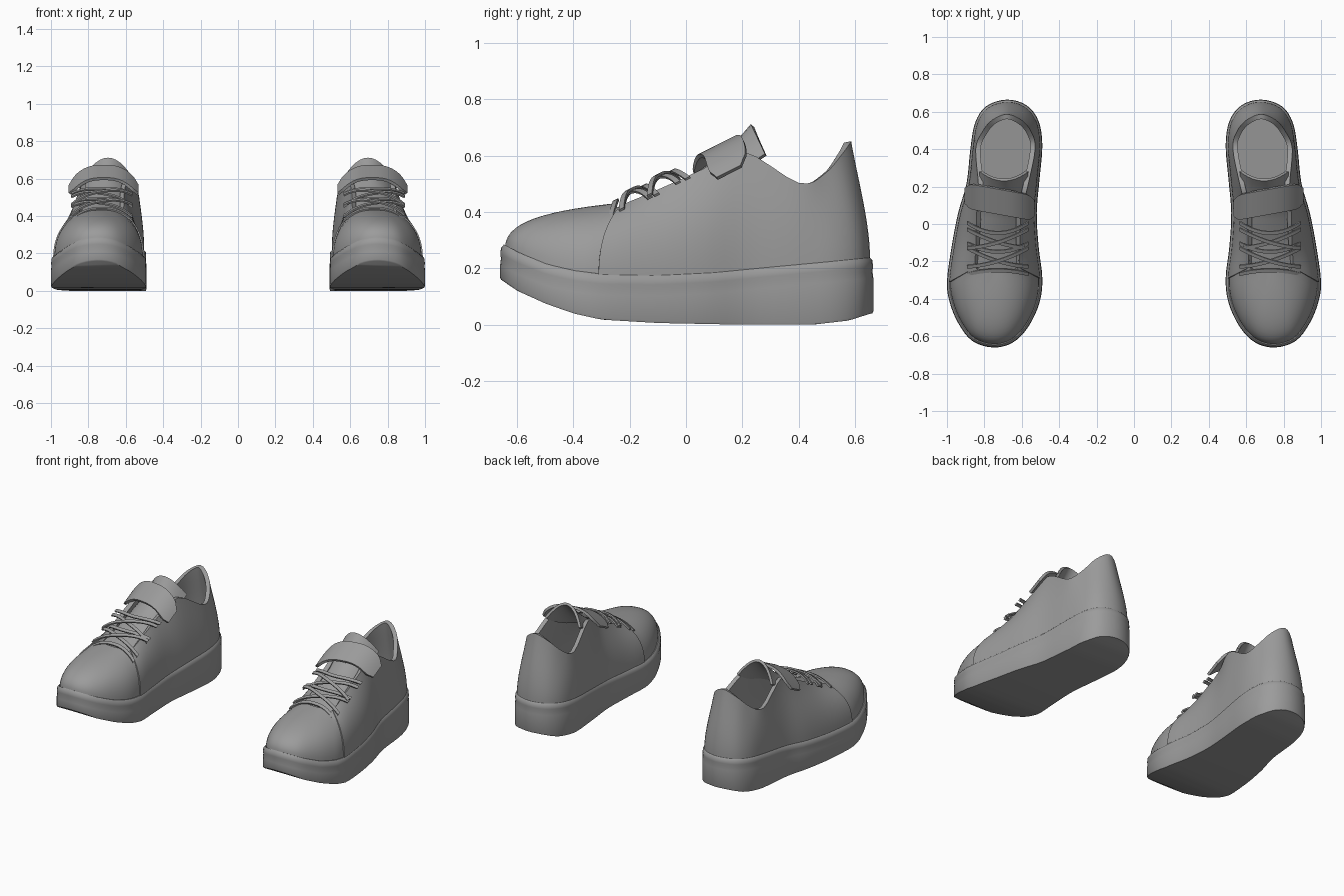
import bpy
import math
from mathutils import Vector

if "Cube" in bpy.data.objects:
    bpy.data.objects.remove(bpy.data.objects["Cube"])

GREY = bpy.data.materials.new("grey")
GREY.diffuse_color = (0.33, 0.33, 0.33, 1)
GREY.use_nodes = True
GREY.node_tree.nodes["Principled BSDF"].inputs["Base Color"].default_value = GREY.diffuse_color

# Outline of the sole and matching edge of the opening, from toe round the outer side
SOLE = [(.755, -.66), (.865, -.625), (.94, -.53), (.985, -.42), (1.0, -.31), (.975, -.12),
        (.94, .06), (.895, .22), (.875, .40), (.85, .54), (.79, .63), (.68, .665),
        (.575, .635), (.51, .55), (.49, .42), (.505, .24), (.52, .06), (.51, -.12),
        (.49, -.29), (.505, -.42), (.565, -.55), (.65, -.635)]
RIM = [(.73, -.26, .43), (.75, -.26, .43), (.775, -.258, .43), (.81, -.25, .425),
       (.845, -.23, .42), (.84, -.1, .475), (.835, .06, .55), (.825, .20, .615),
       (.84, .40, .503), (.805, .49, .535), (.755, .55, .605), (.68, .58, .65),
       (.605, .55, .605), (.555, .49, .535), (.535, .40, .503), (.575, .20, .615),
       (.61, .06, .55), (.615, -.1, .475), (.62, -.23, .42), (.655, -.25, .425),
       (.69, -.258, .43), (.715, -.26, .43)]
TOP_Z = [(-.66, .285), (-.6, .255), (-.5, .215), (-.4, .192), (-.3, .18), (-.1, .177),
         (.1, .187), (.3, .207), (.66, .24)]
BOTTOM_Z = [(-.66, .16), (-.6, .12), (-.5, .075), (-.4, .04), (-.3, .018), (-.1, .006),
            (.2, 0), (.45, 0), (.58, .015), (.66, .04)]
STEP = 4


def interp(table, y):
    y = min(max(y, table[0][0]), table[-1][0])
    for (a, za), (b, zb) in zip(table, table[1:]):
        if y <= b:
            return za + (zb - za) * (y - a) / (b - a)


def closed_spline(points):
    p = [Vector(q) for q in points]
    n, out = len(p), []
    for i in range(n):
        a, b, c, d = (p[(i + k) % n] for k in (-1, 0, 1, 2))
        for s in range(STEP):
            t = s / STEP
            out.append(.5 * (2 * b + (c - a) * t + (2 * a - 5 * b + 4 * c - d) * t * t
                             + (3 * b - a - 3 * c + d) * t ** 3))
    return out


OUTLINE = closed_spline([(x, y, 0) for x, y in SOLE])
OPENING = closed_spline(RIM)
N = len(OUTLINE)


def inset(i, d):
    """Outline point moved inwards."""
    tangent = (OUTLINE[(i + 1) % N] - OUTLINE[i - 1]).normalized()
    return OUTLINE[i] + Vector((-tangent.y, tangent.x, 0)) * d


def finish(name, verts, faces, thickness=0, offset=-1):
    """Make a part, thicken it, mirror it to the other shoe and smooth it."""
    mesh = bpy.data.meshes.new(name)
    mesh.from_pydata([tuple(v) for v in verts], [], faces)
    mesh.materials.append(GREY)
    ob = bpy.data.objects.new(name, mesh)
    bpy.context.collection.objects.link(ob)
    if thickness:
        mod = ob.modifiers.new("thickness", 'SOLIDIFY')
        mod.thickness, mod.offset = thickness, offset
    mirror = ob.modifiers.new("other_shoe", 'MIRROR')
    mirror.use_mirror_merge = False
    bpy.ops.object.select_all(action='DESELECT')
    ob.select_set(True)
    bpy.context.view_layer.objects.active = ob
    bpy.ops.object.convert(target='MESH')
    bpy.ops.object.shade_smooth_by_angle(angle=math.radians(40))
    return ob


def sheet(name, fn, nu, nv, thickness, offset=-1):
    """Grid surface fn(u, v) with u and v from 0 to 1."""
    verts = [fn(i / nu, j / nv) for i in range(nu + 1) for j in range(nv + 1)]
    w = nv + 1
    faces = [(i * w + j, (i + 1) * w + j, (i + 1) * w + j + 1, i * w + j + 1)
             for i in range(nu) for j in range(nv)]
    return finish(name, verts, faces, thickness, offset)


# Platform sole with a soft welt along its upper edge
def build_sole():
    rings = [(.003, 0, 0), (0, 0, .008), (0, 1, -.075), (.003, 1, -.05),
             (.001, 1, -.035), (.003, 1, -.012), (.014, 1, 0)]
    verts = []
    for d, level, dz in rings:
        for i in range(N):
            p, y = inset(i, d), OUTLINE[i].y
            p.z = interp(TOP_Z if level else BOTTOM_Z, y) + dz
            verts.append(p)
    faces = [(r * N + i, r * N + (i + 1) % N, (r + 1) * N + (i + 1) % N, (r + 1) * N + i)
             for r in range(len(rings) - 1) for i in range(N)]
    last = (len(rings) - 1) * N
    for i in range(N // 2):      # bottom and insole strips
        loop = [i, i + 1, N - i - 1, (N - i) % N]
        loop = list(dict.fromkeys(loop))
        faces.append(tuple(reversed(loop)))
        faces.append(tuple(last + k for k in loop))
    finish("sole", verts, faces)


build_sole()


# Upper: curved walls from the sole to the opening
def wall(i, t):
    i %= N
    base, top = inset(i, .018), OPENING[i]
    base.z = interp(TOP_Z, OUTLINE[i].y) - .01
    dz = top.z - base.z
    out = Vector((base.x - top.x, base.y - top.y, 0))
    toe = min(max((.2 - OUTLINE[i].y) / .7, 0), 1)
    heel = min(max((OUTLINE[i].y - .4) / .2, 0), 1)
    p1 = base + Vector((0, 0, dz * (.42 + .2 * toe - .1 * heel)))
    p2 = top + out * (.42 + .15 * toe - .1 * heel) - Vector((0, 0, dz * (.3 - .14 * toe)))
    s = 1 - t
    return base * s ** 3 + p1 * 3 * s * s * t + p2 * 3 * s * t * t + top * t ** 3


A, B = 4 * STEP, 18 * STEP
sheet("quarters", lambda u, v: wall(A + round(u * (B - A)), v), B - A, 14, .026, -.5)
span = N - B + A + 4
sheet("toe_vamp", lambda u, v: wall(B - 2 + round(u * span), v), span, 14, .016)


# Tongue: arched sheet rising through the throat
TONGUE = [(-.28, .405), (-.1, .465), (.05, .55), (.13, .61), (.19, .665), (.23, .712)]


def tongue(u, v):
    y = -.28 + .51 * v
    s = 2 * u - 1
    half = .11 + .02 * v
    drop = .02 + .085 * v * v
    x = .73 - .035 * v
    return Vector((x + half * s, y + .05 * s * s * v ** 3, interp(TONGUE, y) - drop * s * s))


sheet("tongue", tongue, 12, 20, .016)


# Closing strap with softly rounded ends
def strap(u, v):
    s = 2 * u - 1
    w = (v - .5) * math.sqrt(max(1 - abs(s) ** 14, .4))
    x = .718 + .187 * s
    return Vector((x, .117 + .034 * s + .135 * w, .64 - .095 * abs(s) ** 2.7 + .068 * w))


sheet("strap", strap, 32, 6, .016)


# Flat laces: bowed rows and crossings between them
ROWS = [(-.25, .445), (-.15, .497), (-.05, .55)]


def lace(name, start, end, lift, bow=0, width=.018):
    def fn(u, v):
        s = 2 * u - 1
        y = start[0] + (end[0] - start[0]) * u + bow * s * s
        z = start[1] + (end[1] - start[1]) * u + .5 * bow * s * s
        w = (v - .5) * width
        return Vector((.728 + .165 * s, y + w, z + lift - .055 * abs(s) ** 2.5 + .5 * w))
    sheet(name, fn, 14, 1, .009)


for k, row in enumerate(ROWS):
    lace(f"lace_row_{k + 1}", row, row, 0, (-.02, .045, .055)[k])
for k, (low, high) in enumerate(zip(ROWS, ROWS[1:])):
    lace(f"lace_cross_{k + 1}_a", low, high, .002, .02)
    lace(f"lace_cross_{k + 1}_b", high, low, .012, .02)
